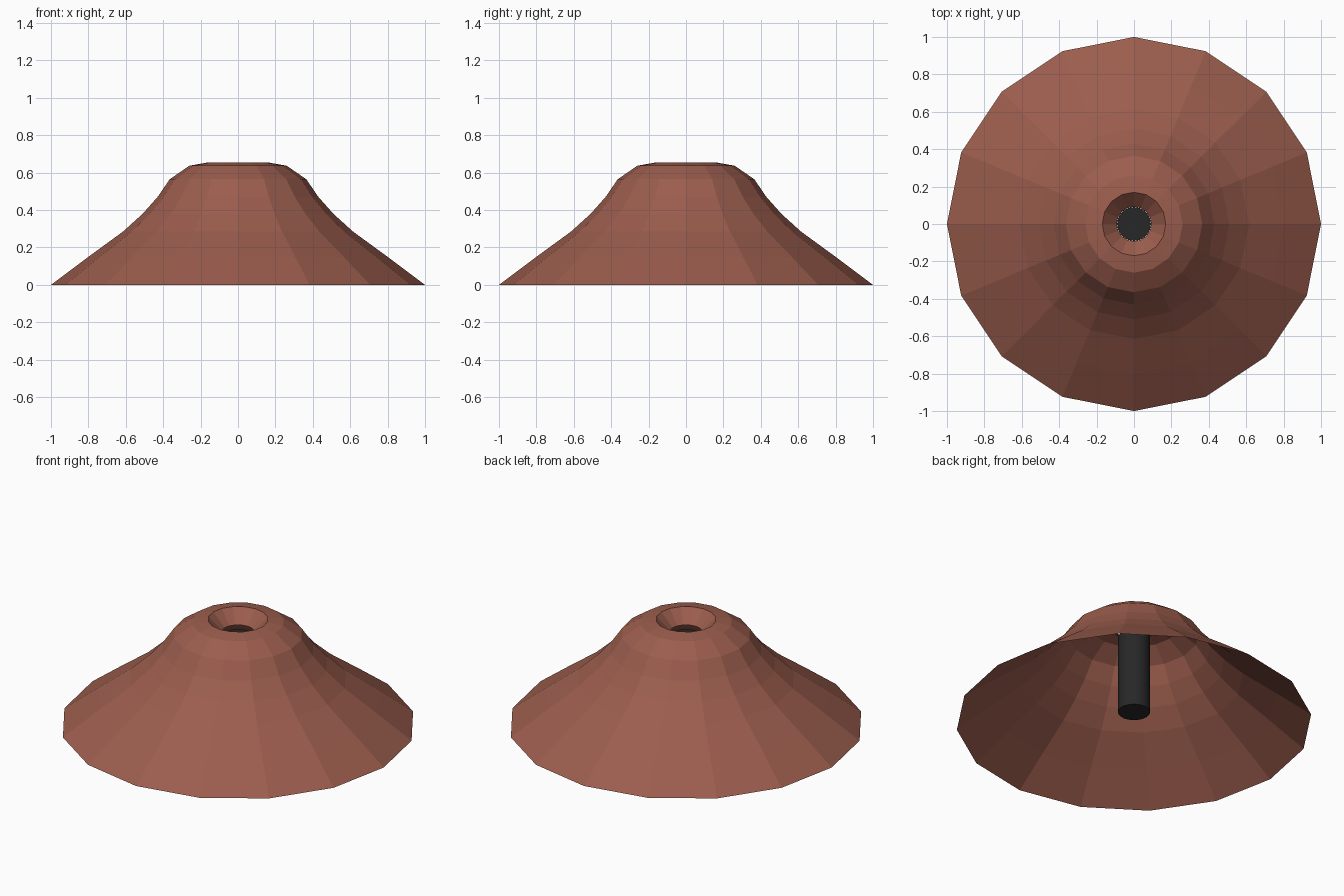
import bpy, bmesh
from math import cos, sin, tau

if "Cube" in bpy.data.objects:
    bpy.data.objects.remove(bpy.data.objects["Cube"])

SIDES = 16


def material(name, color):
    m = bpy.data.materials.new(name)
    m.diffuse_color = (*color, 1)
    m.use_nodes = True
    m.node_tree.nodes["Principled BSDF"].inputs["Base Color"].default_value = m.diffuse_color
    return m


def lathe(name, profile, mat, sides=SIDES, caps=False):
    """Revolve (radius, height) points around z with flat faces."""
    bm = bmesh.new()
    rings = [[bm.verts.new((r * cos(tau * i / sides), r * sin(tau * i / sides), z))
              for i in range(sides)] for r, z in profile]
    for low, high in zip(rings, rings[1:]):
        for i in range(sides):
            j = (i + 1) % sides
            bm.faces.new((low[i], low[j], high[j], high[i]))
    if caps:
        bm.faces.new(rings[0][::-1])
        bm.faces.new(rings[-1])
    mesh = bpy.data.meshes.new(name)
    bm.to_mesh(mesh)
    bm.free()
    mesh.materials.append(mat)
    obj = bpy.data.objects.new(name, mesh)
    bpy.context.collection.objects.link(obj)
    return obj


rock = material("rock", (0.33, 0.11, 0.075))
dark = material("dark_core", (0.02, 0.02, 0.02))

# Open-bottomed mountain shell, folding over the rim into the crater
lathe("volcano_shell", [(1.0, 0.0), (0.80, 0.15), (0.615, 0.285), (0.51, 0.38),
                        (0.43, 0.47), (0.365, 0.565), (0.26, 0.637), (0.17, 0.653),
                        (0.092, 0.575)], rock)

# Dark vent column standing inside the shell
lathe("vent_column", [(0.09, 0.065), (0.09, 0.55)], dark, sides=32, caps=True)
